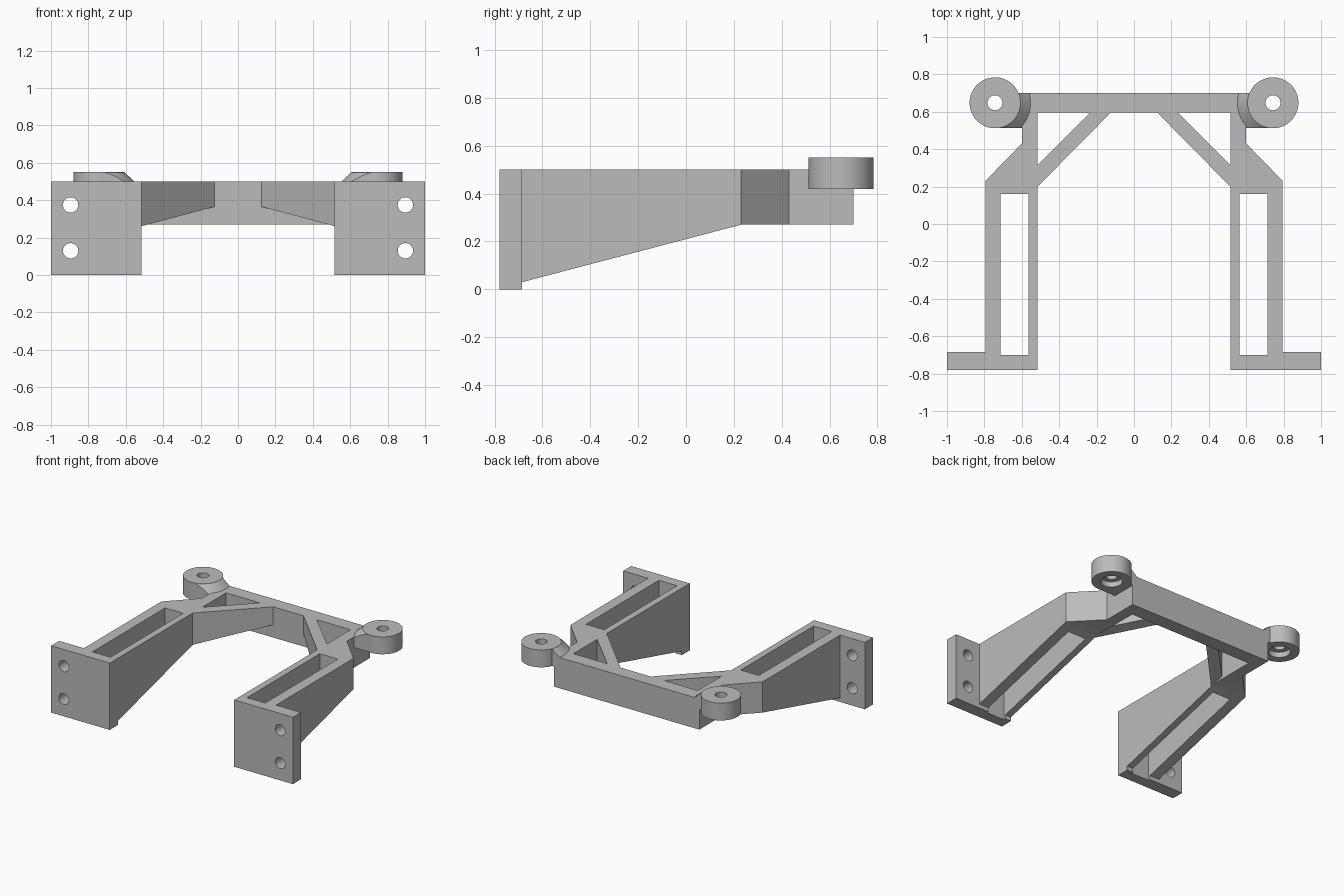
import bpy, bmesh
from mathutils import Vector

if "Cube" in bpy.data.objects:
    bpy.data.objects.remove(bpy.data.objects["Cube"], do_unlink=True)

grey = bpy.data.materials.new("plain_grey")
grey.use_nodes = True
colour = (0.5, 0.5, 0.5, 1)
grey.diffuse_color = colour
grey.node_tree.nodes["Principled BSDF"].inputs["Base Color"].default_value = colour


def prism(name, pts, lo, hi, axis="z"):
    """Extrude a flat outline along z (outline x, y) or x (outline y, z)."""
    place = (lambda a, b, d: (a, b, d)) if axis == "z" else (lambda a, b, d: (d, a, b))
    bm = bmesh.new()
    face = bm.faces.new([bm.verts.new(place(a, b, lo)) for a, b in pts])
    top = bmesh.ops.extrude_face_region(bm, geom=[face])["geom"]
    shift = Vector(place(0, 0, hi - lo))
    bmesh.ops.translate(bm, vec=shift, verts=[v for v in top if isinstance(v, bmesh.types.BMVert)])
    bmesh.ops.recalc_face_normals(bm, faces=bm.faces)
    mesh = bpy.data.meshes.new(name)
    bm.to_mesh(mesh)
    bm.free()
    obj = bpy.data.objects.new(name, mesh)
    bpy.context.collection.objects.link(obj)
    mesh.materials.append(grey)
    return obj


def box(name, x0, x1, y0, y1, z0, z1):
    return prism(name, [(x0, y0), (x1, y0), (x1, y1), (x0, y1)], z0, z1)


def cylinder(name, centre, r_bottom, r_top, depth, turn=0.0):
    bpy.ops.mesh.primitive_cone_add(vertices=64, radius1=r_bottom, radius2=r_top,
                                    depth=depth, location=centre, rotation=(turn, 0, 0))
    obj = bpy.context.object
    obj.name = name
    obj.data.materials.append(grey)
    return obj


def combine(target, tool, operation):
    bpy.context.view_layer.objects.active = target
    mod = target.modifiers.new(operation.lower(), "BOOLEAN")
    mod.operation, mod.solver, mod.object = operation, "EXACT", tool
    bpy.ops.object.modifier_apply(modifier=mod.name)
    bpy.data.objects.remove(tool, do_unlink=True)


# Leg with mounting flange: plan outline trimmed by the tapering side profile
frame = prism("bracket_frame", [(.515, -.78), (1, -.78), (1, -.685), (.795, -.685),
                                (.795, .23), (.6, .43), (.6, .7), (.515, .7)], -.1, .5)
combine(frame, prism("leg_profile", [(-.9, 0), (-.685, 0), (-.685, .03), (.23, .27),
                                     (.8, .27), (.8, .6), (-.9, .6)], .4, 1.1, "x"), "INTERSECT")
combine(frame, box("leg_slot", .565, .715, -.7, .16, -.2, .7), "DIFFERENCE")

# Diagonal strut, its underside continuing the leg slope
strut = prism("strut", [(.515, .2), (.54, .22), (.54, .315), (.515, .315), (.235, .595),
                        (.21, .62), (.125, .62), (.125, .595)], 0, .5)
combine(strut, prism("strut_profile", [(-.685, .03), (.7, .393), (.7, .6), (-.685, .6)],
                     0, .7, "x"), "INTERSECT")
combine(frame, strut, "UNION")

# Rear crossbar
combine(frame, box("crossbar", -.05, .6, .595, .7, .27, .5), "UNION")

# Round boss with a flared gusset onto the frame
bx, by = .743, .648
gusset = cylinder("gusset", (bx, by, .485), .278, .135, .13)
combine(gusset, box("gusset_limit", .53, bx, .514, .7, .4, .6), "INTERSECT")
combine(frame, gusset, "UNION")
combine(frame, cylinder("boss", (bx, by, .485), .136, .136, .13), "UNION")
combine(frame, cylinder("boss_hole", (bx, by, .5), .04, .04, .4), "DIFFERENCE")
combine(frame, cylinder("boss_recess", (bx, by, .42), .075, .075, .08), "DIFFERENCE")

# Flange screw holes
for z in (.13, .375):
    combine(frame, cylinder("screw_hole", (.895, -.73, z), .041, .041, .3, 1.5708), "DIFFERENCE")

# Mirror to the other side
mirror = frame.modifiers.new("mirror", "MIRROR")
mirror.use_bisect_axis[0] = True
bpy.ops.object.select_all(action="DESELECT")
frame.select_set(True)
bpy.context.view_layer.objects.active = frame
bpy.ops.object.modifier_apply(modifier=mirror.name)
bpy.ops.object.shade_smooth_by_angle(angle=.5)
